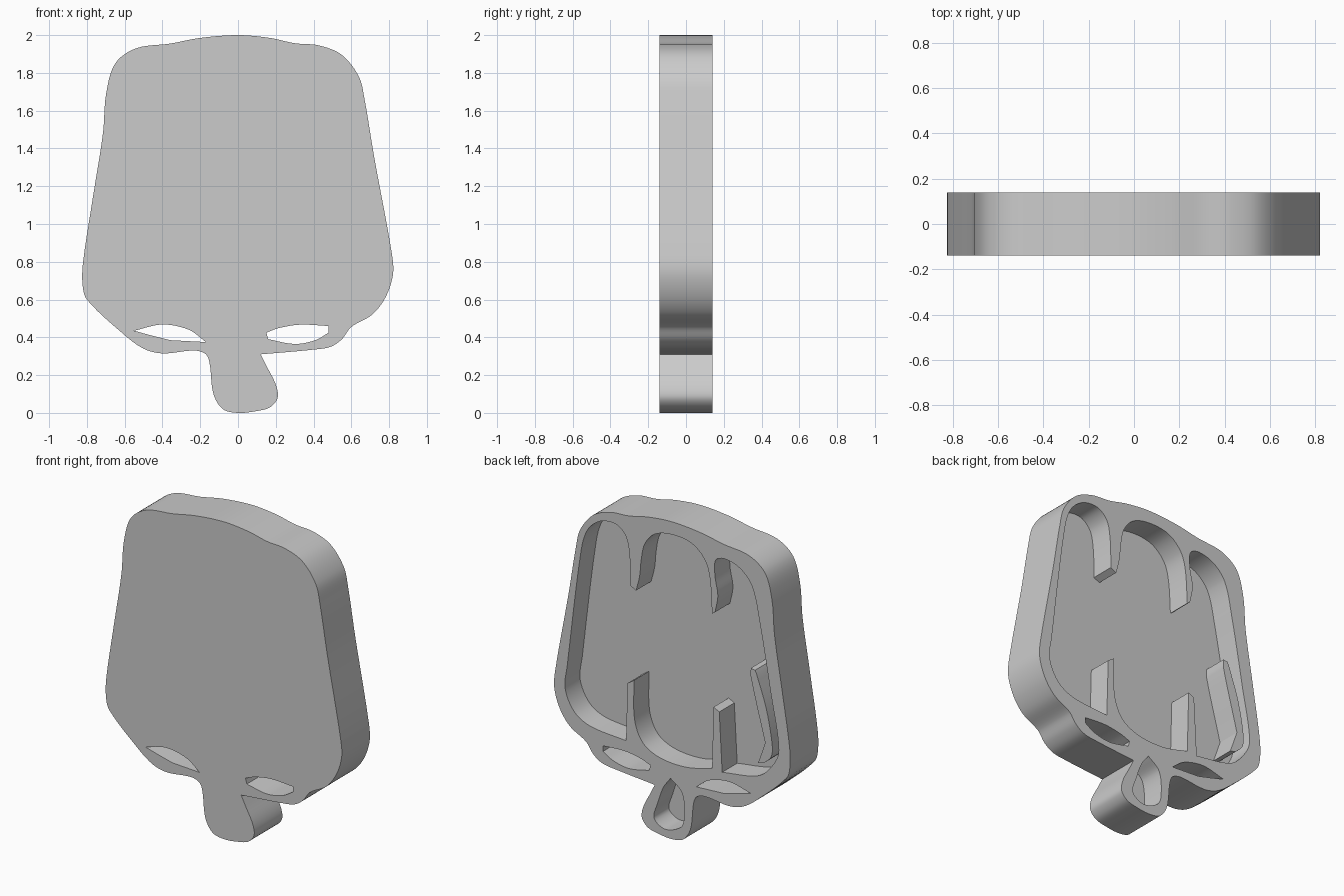
import bpy
import bmesh
from mathutils import Vector

FRONT, FLOOR, BACK = -.14, -.01, .14
STEPS = 6

default_cube = bpy.data.objects.get("Cube")
if default_cube:
    bpy.data.objects.remove(default_cube, do_unlink=True)

grey = bpy.data.materials.new("plain grey")
grey.use_nodes = True
grey.diffuse_color = (.6, .6, .6, 1)
grey.node_tree.nodes["Principled BSDF"].inputs["Base Color"].default_value = grey.diffuse_color


def smooth_run(points):
    """Round curve through the points, open at both ends."""
    pts = [Vector(p) for p in points]
    last = len(pts) - 1
    if last < 2:
        return pts

    def tangent(i):
        before, after = pts[max(i - 1, 0)], pts[min(i + 1, last)]
        travelled = (pts[i] - before).length + (after - pts[i]).length
        return (after - before) / travelled

    curve = []
    for i in range(last):
        start, end = pts[i], pts[i + 1]
        length = (end - start).length
        for step in range(STEPS):
            t = step / STEPS
            ease = t * t * (3 - 2 * t)
            leave = t * (1 - t) ** 2 * length
            arrive = t * t * (t - 1) * length
            curve.append(start.lerp(end, ease) + tangent(i) * leave + tangent(i + 1) * arrive)
    curve.append(pts[last])
    return curve


def slab(name, runs, near, far):
    """Solid whose outline is made of round runs meeting at sharp corners."""
    outline = []
    for run in runs:
        for p in smooth_run(run):
            if not outline or (p - outline[-1]).length > .001:
                outline.append(p)
    if (outline[0] - outline[-1]).length < .001:
        outline.pop()
    bm = bmesh.new()
    face = bm.faces.new([bm.verts.new((p.x, near, p.y)) for p in outline])
    grown = bmesh.ops.extrude_face_region(bm, geom=[face])["geom"]
    moved = [item for item in grown if isinstance(item, bmesh.types.BMVert)]
    bmesh.ops.translate(bm, verts=moved, vec=(0, far - near, 0))
    bmesh.ops.recalc_face_normals(bm, faces=bm.faces[:])
    mesh = bpy.data.meshes.new(name)
    bm.to_mesh(mesh)
    bm.free()
    mesh.materials.append(grey)
    obj = bpy.data.objects.new(name, mesh)
    bpy.context.collection.objects.link(obj)
    return obj


def carve(target, cutter):
    """Cut one solid out of another, then discard the cutter."""
    cut = target.modifiers.new(cutter.name, "BOOLEAN")
    cut.operation = "DIFFERENCE"
    cut.solver = "EXACT"
    cut.object = cutter
    bpy.context.view_layer.objects.active = target
    bpy.ops.object.modifier_apply(modifier=cut.name)
    bpy.data.objects.remove(cutter, do_unlink=True)


def soften(obj):
    bpy.ops.object.select_all(action="DESELECT")
    obj.select_set(True)
    bpy.context.view_layer.objects.active = obj
    bpy.ops.object.shade_smooth_by_angle(angle=.5)


# Head silhouette, running from the notch beside the nose and all the way round
head = slab("head_plate", [[
    (.12, .31), (.15, .25), (.2, .15), (.21, .08), (.17, .03), (.1, .01), (0, 0),
    (-.08, .02), (-.13, .1), (-.15, .26), (-.17, .31), (-.23, .33), (-.4, .315),
    (-.5, .34), (-.61, .42), (-.8, .6), (-.823, .68), (-.82, .8), (-.77, 1.13),
    (-.715, 1.48), (-.698, 1.69), (-.65, 1.85), (-.54, 1.93), (-.36, 1.955),
    (-.2, 1.985), (0, 2), (.17, 1.985), (.3, 1.957), (.43, 1.945), (.55, 1.895),
    (.64, 1.78), (.67, 1.66), (.72, 1.36), (.815, .84), (.82, .73), (.78, .61),
    (.71, .52), (.6, .455), (.55, .39), (.49, .35), (.4, .335), (.12, .31)]],
    FRONT, BACK)

# Eye holes that pass right through
carve(head, slab("left_eye_hole", [
    [(.15, .425), (.22, .45), (.33, .467), (.48, .46)],
    [(.48, .425), (.41, .385), (.3, .365), (.16, .39)]], -1, 1))
carve(head, slab("right_eye_hole", [
    [(-.55, .435), (-.4, .468), (-.26, .44), (-.17, .375)],
    [(-.36, .385), (-.46, .41)]], -1, 1))

# Hollow in the back of the nose
carve(head, slab("nose_hollow", [[
    (.01, .38), (.06, .31), (.1, .2), (.125, .1), (.05, .05), (-.06, .09),
    (-.085, .16), (-.07, .31), (.01, .38)]], FLOOR, 1))

# Large hollow in the back: top lobes, then the lower edge with its two spikes
carve(head, slab("head_hollow", [
    [(.25, 1.5), (.225, 1.6), (.215, 1.7), (.19, 1.81), (.12, 1.89), (0, 1.92),
     (-.14, 1.9), (-.23, 1.82), (-.265, 1.71), (-.28, 1.495)],
    [(-.3, 1.51), (-.32, 1.62), (-.3, 1.74), (-.305, 1.84), (-.37, 1.865),
     (-.48, 1.83), (-.56, 1.74), (-.61, 1.54), (-.69, 1.1), (-.745, .76),
     (-.7, .65), (-.6, .56), (-.35, .515)],
    [(-.33, .89), (-.29, .91)],
    [(-.28, .52), (-.1, .48), (.08, .49), (.2, .55), (.26, .68), (.265, .93)],
    [(.31, .9), (.32, .535)],
    [(.32, .535), (.57, .56), (.68, .62), (.745, .75), (.73, .9), (.635, 1.64),
     (.59, 1.79), (.5, 1.87), (.39, 1.88), (.32, 1.82), (.295, 1.7), (.29, 1.52)]],
    FLOOR, 1))

# Free-standing cheek bar inside the hollow, hooked at its foot
bar = slab("cheek_bar", [
    [(-.55, 1.225), (-.58, 1.22)],
    [(-.59, 1.2), (-.66, .99), (-.7, .77), (-.69, .7), (-.64, .65)],
    [(-.6, .64), (-.615, .68), (-.65, .78)],
    [(-.65, .78), (-.55, 1.17), (-.55, 1.225)]], FLOOR - .02, BACK)

for part in (head, bar):
    soften(part)
